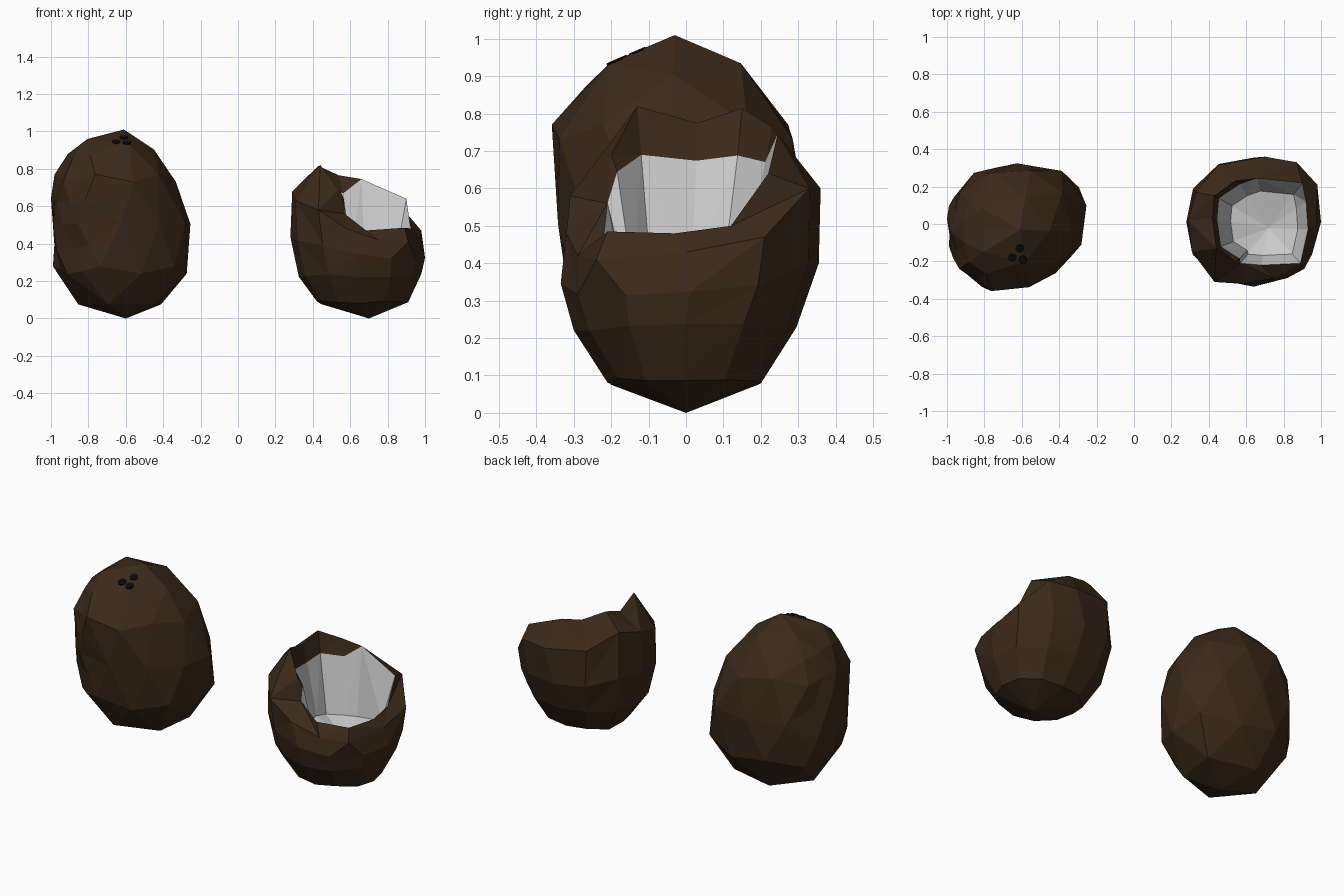
import bpy, bmesh, random
from math import cos, sin, pi, atan2
from mathutils import Vector
from mathutils.bvhtree import BVHTree

if "Cube" in bpy.data.objects:
    bpy.data.objects.remove(bpy.data.objects["Cube"])

random.seed(4)


def material(name, col):
    m = bpy.data.materials.new(name)
    m.diffuse_color = (*col, 1)
    m.use_nodes = True
    m.node_tree.nodes["Principled BSDF"].inputs["Base Color"].default_value = m.diffuse_color
    return m


husk = material("husk_brown", (0.044, 0.023, 0.010))
dark = material("eye_dark", (0.003, 0.003, 0.003))


def finish(name, bm, mat=None):
    me = bpy.data.meshes.new(name)
    bm.to_mesh(me)
    bm.free()
    ob = bpy.data.objects.new(name, me)
    bpy.context.collection.objects.link(ob)
    if mat:
        me.materials.append(mat)
    return ob


def section(table, z):
    """Interpolate (z, xmin, xmax, ymin, ymax) rows at a height."""
    for a, b in zip(table, table[1:]):
        if z <= b[0]:
            t = (z - a[0]) / (b[0] - a[0])
            return [p + (q - p) * t for p, q in zip(a[1:], b[1:])]
    return table[-1][1:]


def corner(table, c, s):
    """Radius factor interpolated from eight compass directions."""
    t = (atan2(s, c) % (2 * pi)) / (pi / 4)
    i = int(t)
    return table[i % 8] + (table[(i + 1) % 8] - table[i % 8]) * (t - i)


def ring_point(row, c, s, bulge):
    x0, x1, y0, y1 = row
    k = corner(bulge, c, s)
    return Vector(((x0 + x1) / 2 + (x1 - x0) / 2 * c * k, (y0 + y1) / 2 + (y1 - y0) / 2 * s * k, 0))


# Whole coconut: low-poly sphere warped to measured widths, with uneven corners
WHOLE = [(0, -.60, -.60, 0, 0), (.08, -.87, -.37, -.22, .21), (.28, -.99, -.25, -.32, .31),
         (.5, -1.0, -.25, -.345, .325), (.78, -.98, -.35, -.37, .28),
         (.9, -.88, -.41, -.26, .20), (.96, -.80, -.48, -.19, .11), (1.01, -.61, -.61, -.03, -.03)]
WHOLE_BULGE = [1, 1.11, 1, 1.06, 1, 1.06, .99, .92]
bm = bmesh.new()
bmesh.ops.create_icosphere(bm, subdivisions=2, radius=1)
for v in bm.verts:
    u = v.co.copy()
    z = .505 + .505 * u.z
    r = max((u.x ** 2 + u.y ** 2) ** .5, 1e-6)
    v.co = ring_point(section(WHOLE, z), u.x / r, u.y / r, WHOLE_BULGE)
    v.co.z = z
    if .8 < u.z < .95:
        v.co.z += .025 if u.x < 0 else (-.03 if u.x > .35 else 0)
# Dented rough patch on the left face
rough = [f for f in bm.faces if f.calc_center_median().x < -.8 and f.calc_center_median().y < .1
         and f.calc_center_median().z > .25]
edges = list({e for f in rough for e in f.edges})
new = bmesh.ops.subdivide_edges(bm, edges=edges, cuts=1, use_grid_fill=True)
for v in {g for g in new["geom_inner"] if isinstance(g, bmesh.types.BMVert)}:
    d = Vector((v.co.x + .62, v.co.y, (v.co.z - .5) * .7)).normalized()
    v.co += d * random.uniform(-.015, .025)
bmesh.ops.triangulate(bm, faces=bm.faces[:])
bmesh.ops.recalc_face_normals(bm, faces=bm.faces[:])
for v in bm.verts:
    v.co.x = max(v.co.x, -1)
tree = BVHTree.FromBMesh(bm)
finish("whole_coconut", bm, husk)

# Three eyes lying on the top
bm = bmesh.new()
for x, y in ((-.65, -.18), (-.61, -.13), (-.595, -.19)):
    p, n, _, _ = tree.ray_cast(Vector((x, y, 2)), Vector((0, 0, -1)))
    q = n.to_track_quat('Z', 'Y').to_matrix().to_4x4()
    q.translation = p
    bmesh.ops.create_cone(bm, cap_ends=True, segments=10, radius1=.024, radius2=.024, depth=.006, matrix=q)
finish("coconut_eyes", bm, dark)

# Broken coconut: lower rings, shoulder and jagged lip
N = 12
LOWER = [(.085, .42, .91, -.21, .20), (.23, .325, .98, -.30, .295), (.34, .28, 1.0, -.335, .355)]
BROKEN_BULGE = [1, 1.09, 1, 1.06, 1, 1.05, 1, 1.0]
SHOULDER = [(.975, 0, .43), (.98, .21, .47), (.87, .33, .60), (.70, .36, .60), (.45, .315, .63), (.33, .17, .72),
            (.29, .02, .68), (.31, -.15, .63), (.43, -.31, .58), (.58, -.32, .48), (.75, -.29, .42), (.91, -.24, .41)]
LIP = [(.93, -.03, .48), (.92, .12, .50), (.90, .22, .64), (.66, .245, .745), (.54, .23, .765), (.43, .15, .815),
       (.42, .03, .775), (.44, -.13, .82), (.54, -.20, .69), (.57, -.21, .56), (.68, -.22, .47), (.89, -.21, .485)]


def inner_lip(p):
    """Drop the flesh edge below the husk lip on the tall left wall."""
    x, y, z = p
    return (x + .025, y * .92, z - max(0, z - .62) * .65) if x < .56 else p


def bridge(bm, a, b):
    for i in range(N):
        j = (i + 1) % N
        if i % 2:
            tris = ((a[i], a[j], b[i]), (a[j], b[j], b[i]))
        else:
            tris = ((a[i], a[j], b[j]), (a[i], b[j], b[i]))
        for t in tris:
            bm.faces.new(t)


def loft(bm, pole, rings):
    tip = bm.verts.new(pole)
    rows = [[bm.verts.new(p) for p in r] for r in rings]
    for i in range(N):
        bm.faces.new((tip, rows[0][(i + 1) % N], rows[0][i]))
    for a, b in zip(rows, rows[1:]):
        bridge(bm, a, b)
    bmesh.ops.remove_doubles(bm, verts=bm.verts[:], dist=.001)


rings = []
for k, (z, *row) in enumerate(LOWER):
    ring = [ring_point(row, cos(2 * pi * i / N), sin(2 * pi * i / N), BROKEN_BULGE) for i in range(N)]
    for p, s in zip(ring, SHOULDER):
        p.z = z + random.uniform(-.01, .01)
        p.x = min(p.x, 1)
        if k == 2:
            p.z = s[2] * .45 + .13
    rings.append(ring)
inner = [inner_lip(p) for p in LIP]
bm = bmesh.new()
loft(bm, (.70, 0, 0), rings + [SHOULDER, LIP, inner])
finish("broken_coconut_husk", bm, husk)

# Pale flesh lining the hollow
centre = Vector((.72, -.02, .30))
mid = []
for p in inner:
    q = centre.lerp(Vector(p), .74)
    q.z = .36 + random.uniform(-.015, .02)
    mid.append(q)
bm = bmesh.new()
loft(bm, centre, [mid, inner])
bmesh.ops.recalc_face_normals(bm, faces=bm.faces[:])
if max(bm.faces, key=lambda f: abs(f.normal.z)).normal.z < 0:
    bmesh.ops.reverse_faces(bm, faces=bm.faces[:])
finish("coconut_flesh", bm)
